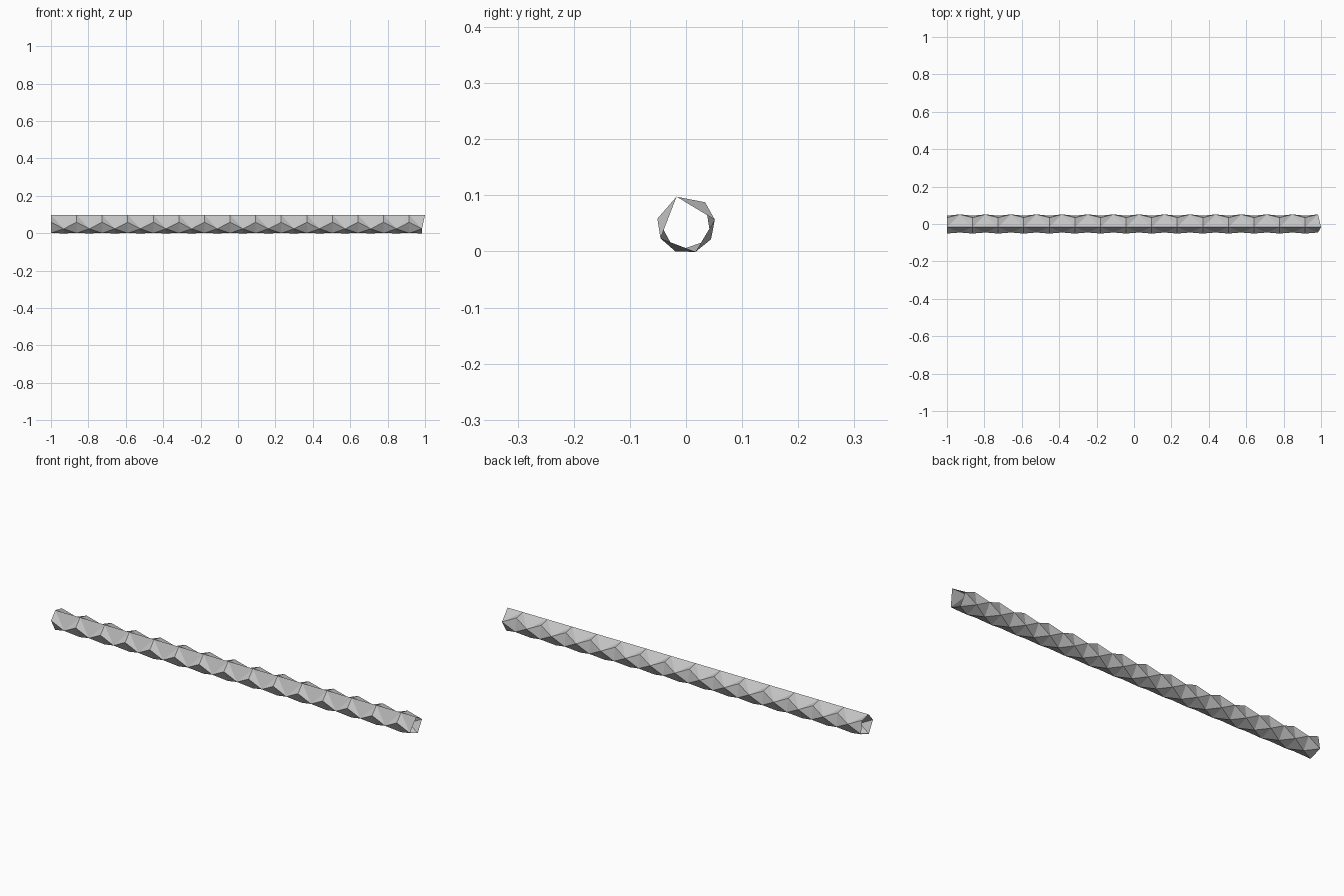
import bpy, bmesh
from math import radians, cos, sin

old = bpy.data.objects.get("Cube")
if old:
    bpy.data.objects.remove(old, do_unlink=True)

RADIUS, CENTRE_Z = 0.052, 0.0485
STATIONS, STEP = 30, 0.0684
RIDGE_ANGLE, LANES = 109, 7

# Plain grey material
grey = bpy.data.materials.new("light_grey")
grey.use_nodes = True
colour = (0.55, 0.55, 0.55, 1)
grey.diffuse_color = colour
grey.node_tree.nodes["Principled BSDF"].inputs["Base Color"].default_value = colour


def rim_vert(bm, x, angle):
    a = radians(angle)
    return bm.verts.new((x, RADIUS * cos(a), CENTRE_Z + RADIUS * sin(a)))


bm = bmesh.new()

# Rings share a straight ridge; the other corners alternate between lanes
rings = []
for i in range(STATIONS):
    x = -1 + i * STEP
    ridge_x = 1 if i == STATIONS - 1 else x
    lanes = {k: rim_vert(bm, x, RIDGE_ANGLE + 60 + 40 * k)
             for k in range(i % 2, LANES, 2)}
    rings.append((rim_vert(bm, ridge_x, RIDGE_ANGLE), lanes))

# Folded diamond facets between neighbouring rings
for (ridge_a, lanes_a), (ridge_b, lanes_b) in zip(rings, rings[1:]):
    both = {**lanes_a, **lanes_b}
    v = [both[k] for k in range(LANES)]
    for k in range(LANES - 2):
        bm.faces.new(v[k:k + 3])
    # Long sides that run up to the ridge
    wide, narrow = (ridge_a, ridge_b) if 0 in lanes_a else (ridge_b, ridge_a)
    for outer, inner in ((v[0], v[1]), (v[-1], v[-2])):
        bm.faces.new((wide, outer, inner))
        bm.faces.new((wide, inner, narrow))

bmesh.ops.recalc_face_normals(bm, faces=bm.faces)
mesh = bpy.data.meshes.new("faceted_tube")
bm.to_mesh(mesh)
bm.free()
mesh.materials.append(grey)

tube = bpy.data.objects.new("faceted_tube", mesh)
bpy.context.collection.objects.link(tube)
